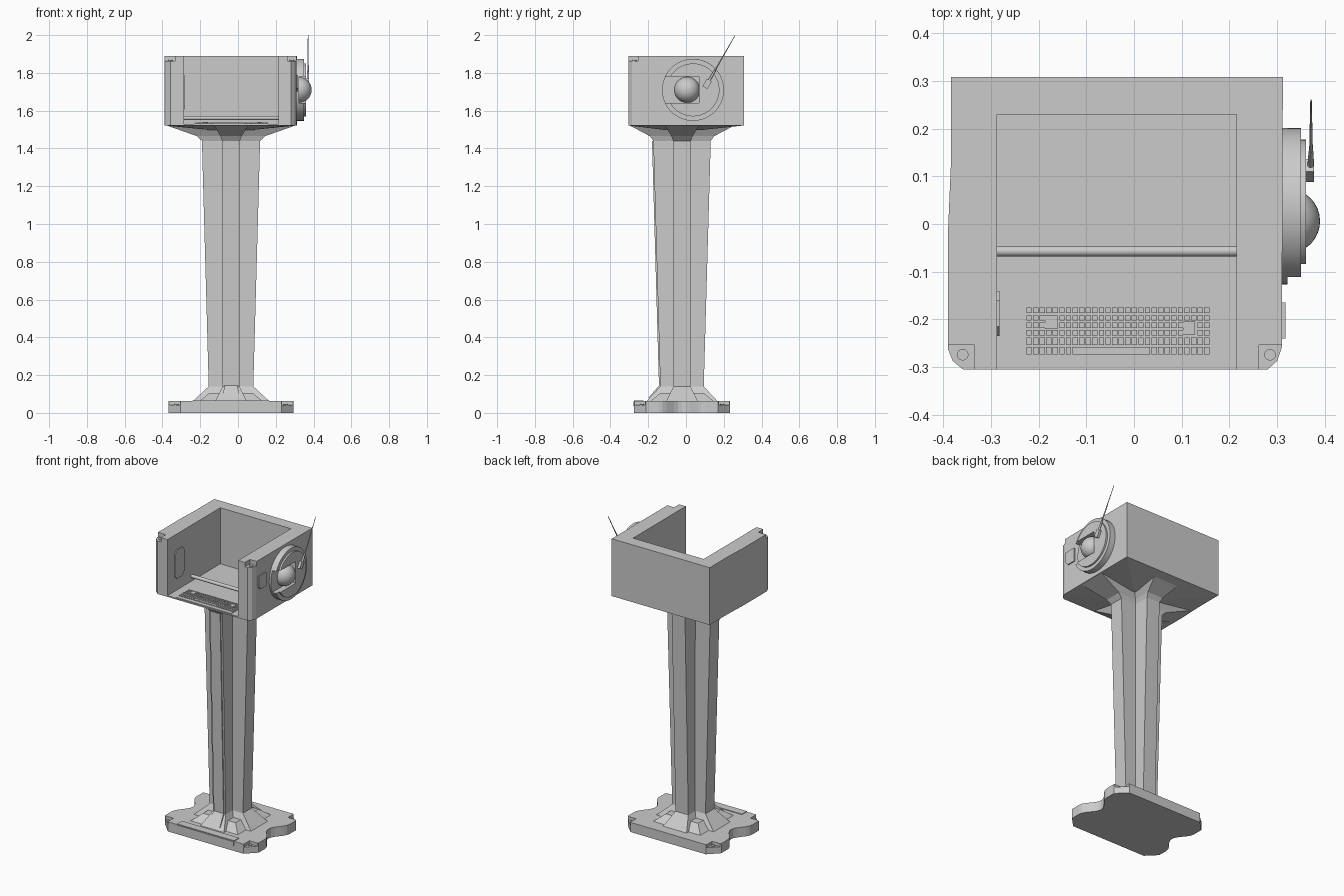
import bpy, bmesh, math
from mathutils import Vector, Matrix

if "Cube" in bpy.data.objects:
    bpy.data.objects.remove(bpy.data.objects["Cube"])

CX, CY = -0.037, -0.021          # axis of the pedestal


def finish(name, bm, smooth=False):
    bmesh.ops.recalc_face_normals(bm, faces=bm.faces)
    me = bpy.data.meshes.new(name)
    bm.to_mesh(me)
    bm.free()
    ob = bpy.data.objects.new(name, me)
    bpy.context.collection.objects.link(ob)
    if smooth:
        bpy.context.view_layer.objects.active = ob
        ob.select_set(True)
        bpy.ops.object.shade_smooth_by_angle(angle=math.radians(35))
        ob.select_set(False)
    return ob


def loft(name, rings, smooth=False):
    bm = bmesh.new()
    vs = [[bm.verts.new(p) for p in r] for r in rings]
    n = len(vs[0])
    for a, b in zip(vs, vs[1:]):
        for i in range(n):
            j = (i + 1) % n
            bm.faces.new((a[i], a[j], b[j], b[i]))
    bm.faces.new(vs[0][::-1])
    bm.faces.new(vs[-1])
    return finish(name, bm, smooth)


def prism(name, pts, a, b, axis='z', smooth=False):
    if axis == 'z':
        rings = [[(u, v, h) for u, v in pts] for h in (a, b)]
    else:
        rings = [[(h, u, v) for u, v in pts] for h in (a, b)]
    return loft(name, rings, smooth)


def boxes(name, specs):
    """Each spec is (x0, x1, y0, y1, z0, z1)."""
    bm = bmesh.new()
    for x0, x1, y0, y1, z0, z1 in specs:
        m = Matrix.Translation(((x0+x1)/2, (y0+y1)/2, (z0+z1)/2)) @ \
            Matrix.Diagonal((x1-x0, y1-y0, z1-z0, 1))
        bmesh.ops.create_cube(bm, size=1, matrix=m)
    return finish(name, bm)


def cut(ob, specs):
    c = boxes(ob.name + "_cutter", specs)
    c.hide_render = True
    c.hide_viewport = True
    m = ob.modifiers.new("notches", 'BOOLEAN')
    m.operation = 'DIFFERENCE'
    m.solver = 'EXACT'
    m.object = c


def circle(cu, cv, r, n=48, a0=0.0, a1=2*math.pi, closed=True):
    k = n if closed else n - 1
    return [(cu + r*math.cos(a0 + (a1-a0)*i/k), cv + r*math.sin(a0 + (a1-a0)*i/k)) for i in range(n)]


def rod(name, p, q, r0, r1, n=12):
    p, q = Vector(p), Vector(q)
    d = q - p
    m = Matrix.Translation((p+q)/2) @ d.to_track_quat('Z', 'Y').to_matrix().to_4x4()
    bm = bmesh.new()
    bmesh.ops.create_cone(bm, cap_ends=True, segments=n, radius1=r0, radius2=r1, depth=d.length, matrix=m)
    return finish(name, bm, True)


def plus(z, rx, ry, w):
    q = [(rx, -w), (rx, w), (w, w), (w, ry), (-w, ry), (-w, w),
         (-rx, w), (-rx, -w), (-w, -w), (-w, -ry), (w, -ry), (w, -w)]
    return [(CX+x, CY+y, z) for x, y in q]


# Base plate: chamfered corners, scooped sides
half = [(0.268, -0.254), (0.332, -0.19), (0.332, -0.14)]
for i in range(13):
    t = -1 + i/6
    half.append((0.332 - 0.065*(0.5 + 0.5*math.cos(math.pi*t)), 0.125*t))
half += [(0.332, 0.14), (0.332, 0.19), (0.268, 0.254)]
outline = half + [(-x, -y) for x, y in half]
base = prism("base_plate", [(CX+x, CY+y) for x, y in outline], 0, 0.062)
cut(base, [(CX+sx*0.31-0.04, CX+sx*0.31+0.04, CY+sy*0.235-0.04, CY+sy*0.235+0.04, 0.042, 0.08)
           for sx in (-1, 1) for sy in (-1, 1)])
for sx in (-1, 1):
    for sy in (-1, 1):
        x, y = CX+sx*0.288, CY+sy*0.212
        rod("base_bolt", (x, y, 0.04), (x, y, 0.048), 0.011, 0.011, 16)
boxes("base_front_panel", [(-0.24, 0.165, -0.279, -0.26, 0.034, 0.06),
                           (-0.24, 0.165, -0.275, -0.225, 0.06, 0.066)])

# Corner terraces at the foot of the column
loft("column_foot", [[(CX+sx*h, CY+sy*h, z) for sx, sy in ((-1, -1), (1, -1), (1, 1), (-1, 1))]
                     for z, h in ((0.06, 0.17), (0.105, 0.115))])

# Cross-shaped tapering column, flared at both ends
loft("column", [plus(0.06, 0.205, 0.19, 0.085), plus(0.14, 0.118, 0.115, 0.045),
                plus(1.44, 0.154, 0.152, 0.047), plus(1.465, 0.18, 0.17, 0.056),
                plus(1.523, 0.345, 0.28, 0.092)])

# Cable cover running up the front
loft("column_cover", [[(CX-w, y, z), (CX+w, y, z), (CX+w, y+0.03, z), (CX-w, y+0.03, z)]
                      for z, y, w in ((0.078, -0.2, 0.047), (0.145, -0.143, 0.034), (1.44, -0.18, 0.036))])

# Head: underside with floor, and U-shaped walls
outer = [(0.28, -0.305), (0.3, -0.287), (0.31, -0.258), (0.312, 0.308), (-0.384, 0.308),
         (-0.384, 0.12), (-0.39, -0.02), (-0.39, -0.262), (-0.38, -0.287), (-0.358, -0.305)]
small = [(CX+(x-CX)*0.3, CY+(y-CY)*0.3) for x, y in outer]
loft("head_floor", [[(x, y, z) for x, y in ring]
                    for ring, z in ((small, 1.497), (outer, 1.522), (outer, 1.53))])
inner = [(-0.287, -0.305), (-0.287, 0.23), (0.215, 0.23), (0.215, -0.305)]
walls = prism("head_walls", inner + outer, 1.53, 1.89)
cut(walls, [(-0.42, -0.334, -0.33, -0.254, 1.862, 1.92), (0.262, 0.34, -0.33, -0.254, 1.862, 1.92)])
for x in (-0.359, 0.285):
    rod("head_bolt", (x, -0.274, 1.86), (x, -0.274, 1.868), 0.012, 0.012, 20)

# Roller bar across the tray
rod("tray_bar", (-0.288, -0.057, 1.561), (0.216, -0.057, 1.561), 0.011, 0.011, 16)

# Keyboard
boxes("keyboard_tray", [(-0.232, 0.16, -0.3, -0.17, 1.528, 1.533)])
keys = []
for y in (-0.181, -0.197, -0.212, -0.228, -0.246, -0.266):
    h = 0.008 if y < -0.24 else 0.0055
    for i in range(28):
        x = -0.22 + i*0.0138
        big = (-0.192 < x < -0.155 and -0.22 < y < -0.19) or (0.098 < x < 0.133 and -0.235 < y < -0.2)
        if big or (y == -0.266 and -0.123 < x < 0.04):
            continue
        keys.append((x-0.0056, x+0.0056, y-h, y+h, 1.531, 1.538))
keys += [(-0.118, 0.034, -0.274, -0.258, 1.531, 1.538),
         (-0.187, -0.16, -0.22, -0.192, 1.531, 1.541), (0.103, 0.128, -0.232, -0.204, 1.531, 1.541)]
boxes("keys", keys)

# Panel on the inner left wall and hatch on the outer right wall
prism("inner_wall_panel", [(-0.235, 1.63), (-0.215, 1.605), (-0.16, 1.605), (-0.14, 1.63),
                           (-0.14, 1.765), (-0.16, 1.79), (-0.215, 1.79), (-0.235, 1.765)],
      -0.29, -0.282, 'x')
prism("side_hatch", [(-0.24, 1.72), (-0.222, 1.702), (-0.165, 1.702), (-0.165, 1.79), (-0.24, 1.79)],
      0.308, 0.317, 'x')

# Side sensor: backing disc, two open C-rings, ball
DY, DZ, CUT = 0.037, 1.71, 0.07
prism("sensor_disc", circle(DY, DZ, 0.164), 0.305, 0.322, 'x', True)
for name, r, x0, x1 in (("sensor_ring_outer", 0.164, 0.32, 0.35), ("sensor_ring_inner", 0.14, 0.349, 0.361)):
    a = math.pi - math.asin(CUT/r)
    pts = circle(DY, DZ, r, 45, -a, a, False) + [(0.07, DZ+CUT), (0.07, DZ-CUT)]
    prism(name, pts, x0, x1, 'x', True)
bm = bmesh.new()
bmesh.ops.create_uvsphere(bm, u_segments=32, v_segments=18, radius=0.068,
                          matrix=Matrix.Translation((0.322, 0.006, 1.71)))
finish("sensor_ball", bm, True)

# Antenna with its clip
bm = bmesh.new()
bmesh.ops.create_cube(bm, size=1, matrix=Matrix.Translation((0.368, 0.112, 1.742)) @
                      Matrix.Rotation(math.radians(-30), 4, 'X') @ Matrix.Diagonal((0.018, 0.03, 0.046, 1)))
finish("antenna_clip", bm)
rod("antenna_sleeve", (0.37, 0.118, 1.752), (0.371, 0.152, 1.811), 0.007, 0.005)
rod("antenna", (0.371, 0.15, 1.807), (0.371, 0.26, 1.999), 0.004, 0.0015)
